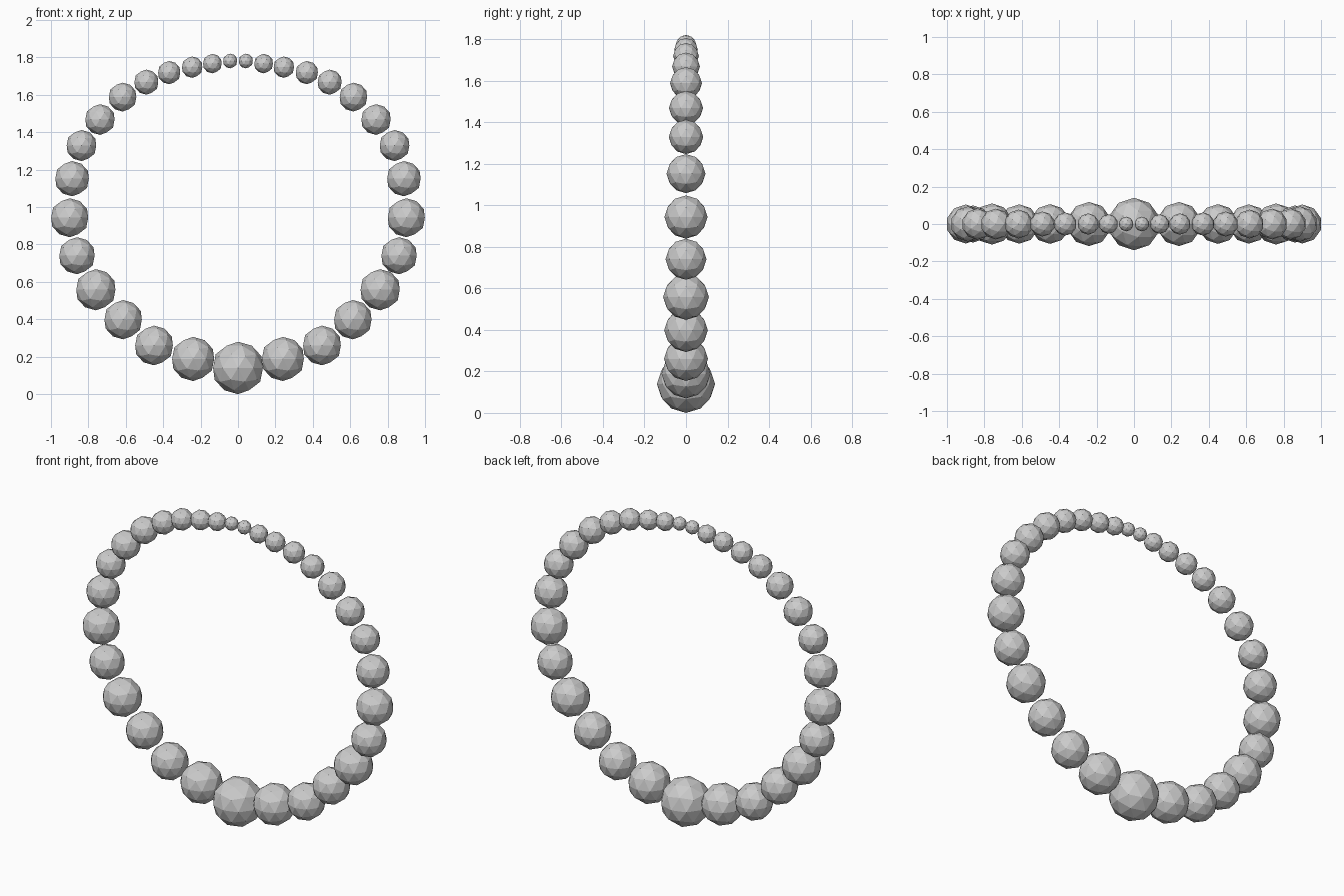
import bpy

# Bead strand: x, z, radius from the large bottom bead up one side
BEADS = [
    (0.240, 0.188, 0.118), (0.449, 0.260, 0.106), (0.614, 0.398, 0.105),
    (0.760, 0.558, 0.110), (0.861, 0.740, 0.099), (0.900, 0.943, 0.104),
    (0.887, 1.152, 0.094), (0.837, 1.329, 0.083), (0.738, 1.468, 0.082),
    (0.617, 1.588, 0.077), (0.490, 1.668, 0.067), (0.368, 1.719, 0.062),
    (0.245, 1.748, 0.057), (0.137, 1.767, 0.052), (0.042, 1.781, 0.039),
]


def bead(name, x, z, r):
    # Faceted low-poly bead
    bpy.ops.mesh.primitive_ico_sphere_add(subdivisions=2, radius=r, location=(x, 0, z))
    bpy.context.object.name = name


# Large centre bead at the bottom
bead("centre_bead", 0, 0.14, 0.14)

# Graduated beads on both sides
for i, (x, z, r) in enumerate(BEADS, 1):
    bead(f"right_bead_{i}", x, z, r)
    bead(f"left_bead_{i}", -x, z, r)
